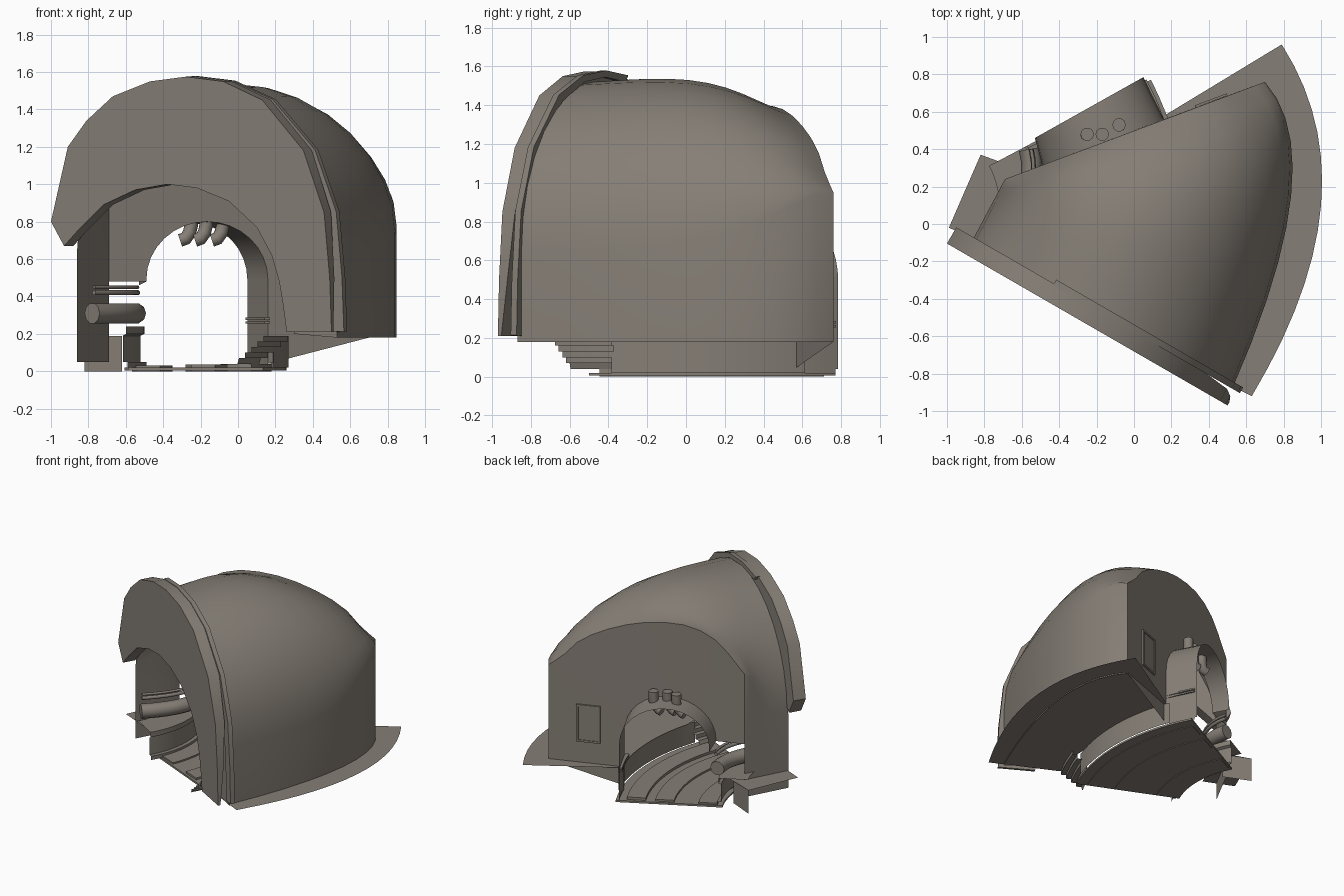
import bpy, bmesh, math
from mathutils import Vector

if "Cube" in bpy.data.objects:
    bpy.data.objects.remove(bpy.data.objects["Cube"])

stone = bpy.data.materials.new("warm grey stone")
stone.diffuse_color = (0.235, 0.210, 0.180, 1)
stone.use_nodes = True
stone.node_tree.nodes["Principled BSDF"].inputs["Base Color"].default_value = stone.diffuse_color
CX, CY = -1.19, 0.09          # centre of the curved track


def finish(ob, smooth=None):
    ob.data.materials.append(stone)
    if smooth:
        bpy.ops.object.select_all(action='DESELECT')
        ob.select_set(True)
        bpy.context.view_layer.objects.active = ob
        bpy.ops.object.shade_smooth_by_angle(angle=math.radians(smooth))
    return ob


def loft(name, rings, smooth=None, closed=False, caps=False):
    """Skin a list of equally long point rings."""
    bm = bmesh.new()
    vs = [[bm.verts.new(p) for p in r] for r in rings]
    n = len(rings[0])
    for a, b in zip(vs, vs[1:]):
        for i in range(n if closed else n - 1):
            j = (i + 1) % n
            bm.faces.new((a[i], a[j], b[j], b[i]))
    if caps:
        bm.faces.new(vs[0][::-1])
        bm.faces.new(vs[-1])
    bmesh.ops.recalc_face_normals(bm, faces=bm.faces)
    me = bpy.data.meshes.new(name)
    bm.to_mesh(me)
    bm.free()
    ob = bpy.data.objects.new(name, me)
    bpy.context.collection.objects.link(ob)
    return finish(ob, smooth)


def polar(r, deg, z):
    a = math.radians(deg)
    return (CX + r * math.cos(a), CY + r * math.sin(a), z)


def sweep(name, prof, a0, a1, n=14, solid=False):
    """Sweep an (r, z) profile about the track centre."""
    rings = [[polar(r, a0 + (a1 - a0) * k / n, z) for r, z in prof] for k in range(n + 1)]
    return loft(name, rings, 30, solid, solid)


def box_profile(r0, r1, z0, z1):
    return [(r0, z0), (r1, z0), (r1, z1), (r0, z1)]


def tube(name, pts, rad):
    cu = bpy.data.curves.new(name, 'CURVE')
    cu.dimensions = '3D'
    cu.bevel_depth, cu.bevel_resolution, cu.use_fill_caps = rad, 3, True
    sp = cu.splines.new('POLY')
    sp.points.add(len(pts) - 1)
    for p, q in zip(sp.points, pts):
        p.co = (*q, 1)
    ob = bpy.data.objects.new(name, cu)
    bpy.context.collection.objects.link(ob)
    bpy.ops.object.select_all(action='DESELECT')
    ob.select_set(True)
    bpy.context.view_layer.objects.active = ob
    bpy.ops.object.convert(target='MESH')
    finish(bpy.context.view_layer.objects.active, 40)


def bez(a, m, b, t):
    """Quadratic curve through a, m (halfway) and b."""
    a, m, b = Vector(a), Vector(m), Vector(b)
    c = 2 * m - (a + b) / 2
    return a * (1 - t) ** 2 + c * 2 * t * (1 - t) + b * t * t


BACK = [(0, .95), (.077, 1.04), (.13, 1.14), (.25, 1.26), (.39, 1.34), (.53, 1.39),
        (.67, 1.40), (.80, 1.35), (.88, 1.27), (1.01, 1.03)]


def back_height(u):
    """Lopsided outline of the back wall."""
    for (u0, z0), (u1, z1) in zip(BACK, BACK[1:]):
        if u <= u1:
            return z0 + (z1 - z0) * (u - u0) / (u1 - u0)


def arch(p0, p1, zb0, zb1, spring, top, w=0, n=16):
    """Arch-shaped ring from ground point p0 to p1, blended by w to the back outline."""
    p0, p1 = Vector(p0), Vector(p1)
    ring = [(p0.x, p0.y, zb0)]
    for k in range(n + 1):
        f = math.pi * k / n
        u = min(1, max(0, 0.5 - 0.5 * math.cos(f)))
        q = p0.lerp(p1, u)
        z = spring + (top - spring) * math.sin(f)
        ring.append((q.x, q.y, z * (1 - w) + w * back_height(u)))
    return ring + [(p1.x, p1.y, zb1)]


# domed outer shell, from the front plane to the back plane
rings = []
for k in range(11):
    t = k / 10
    o = bez((0.53, -0.87), (0.84, 0.15), (0.70, 0.76), t)
    i = Vector((-0.86, -0.08)).lerp(Vector((-0.69, 0.24)), t)
    rings.append(arch(o, i, 0.18, 0.05, 0.65 + 0.36 * t ** 3,
                      1.52 + 0.03 * math.sin(math.pi * t) - 0.13 * t ** 3, t ** 3))
loft("outer_shell", rings, 35)

# back wall with the arched hole, and the short barrel behind it
wall = rings[-1][:-1] + [(-0.69, 0.24, 0.48)]
hole = arch((0.16, 0.56), (-0.49, 0.315), 0.04, 0.48, 0.49, 0.80)
end = arch((0.05, 0.785), (-0.53, 0.46), 0.04, 0.46, 0.49, 0.79)
loft("back_wall", [wall, hole])
loft("back_barrel", [hole, end], 35)

# front wall behind the right half of the band
inside = arch((0.30, -0.74), (-0.86, -0.08), 0.20, 0.05, 0.30, 0.99)
loft("front_wall", [rings[0][:10], inside[:10]])


# heavy arched band across the front, thinning to a sheet at its right foot
def front_y(x):
    return -0.97 - 0.577 * (x - 0.5)


outer = [(-1, .80), (-.91, 1.20), (-.81, 1.34), (-.67, 1.47), (-.47, 1.55), (-.28, 1.575),
         (-.08, 1.55), (.13, 1.45), (.35, 1.18), (.46, .85), (.49, .50), (.50, .21)]
inner = [(-.93, .67), (-.85, .76), (-.72, .89), (-.55, .97), (-.38, 1.0), (-.22, .98),
         (-.05, .91), (.10, .77), (.18, .62), (.22, .48), (.24, .36), (.26, .21)]
depth = [.1] * 7 + [.1, .09, .075, .05, .02]


def band_ring(prof, ds):
    return [(x + 0.5 * d, front_y(x) + 0.866 * d, z) for (x, z), d in zip(prof, ds)]


zero = [0] * 12
loft("front_arch_band", list(zip(band_ring(outer, zero), band_ring(outer, depth),
                                 band_ring(inner, depth), band_ring(inner, zero))), 25, True, True)

# narrow raised rib where the band meets the shell
rib = [(x + (x + .2) * .03, z + .004) for x, z in outer[4:]]
low = [(x - (x + .2) * .06, z - .03 if z > .3 else z) for x, z in outer[4:]]
a, b = [.09] * 8, [.125] * 8
loft("shell_rib", list(zip(band_ring(rib, a), band_ring(rib, b),
                           band_ring(low, b), band_ring(low, a))), 25, True, True)

# ground sheets outside the shell
N = 14
loft("outer_ground", [
    [(*bez((.63, -.92), (1.0, .1), (.79, .96), k / N), 0.19) for k in range(N + 1)],
    [polar(1.56 - 0.11 * min(1, k / 4), -30 + 50 * k / N, 0.19) for k in range(N + 1)]])
loft("inner_ground", [[(-.99, -.02, .19), (-.82, .37, .19)], [(-.76, -.12, .19), (-.60, .29, .19)]])
loft("inner_ground_end", [[(-.82, .37, .0), (-.62, .28, .0)], [(-.82, .37, .19), (-.62, .28, .19)]])

# platform wall, steps and floor inside the tunnel
sweep("platform_wall", [(1.46, 0.02), (1.46, 0.19)], -19, 21)
sweep("barrel_side_wall", [(1.425, 0.02), (1.425, 0.22)], 20, 28.5, 4)
steps = [(1.37, .04)]
for k in range(5):
    r, z = 1.38 + .038 * k, .07 + .03 * k
    steps += [(r, z), (r + .038, z)]
sweep("platform_steps", steps, -30, -18, 5)
sweep("floor", box_profile(.66, 1.45, .005, .02), -24, 28, 14, True)
for k, (r0, r1, z) in enumerate(((.70, .84, .032), (1.02, 1.16, .035), (1.23, 1.37, .04))):
    sweep(f"floor_strip_{k}", box_profile(r0, r1, 0, z), -23, 27, 14, True)
sweep("side_ledge", [(.47, .24), (.69, .24), (.69, .20), (.67, .19), (.67, .05), (.70, .05), (.70, .02)],
      -31, 28)
for k, z in enumerate((.255, .275)):
    sweep(f"barrel_trim_{k}", box_profile(1.40, 1.43, z, z + .012), 18, 28.5, 5, True)

# pipes along the inner side
for k, (z, r, dx) in enumerate(((.31, .056, 0), (.42, .014, .01), (.45, .010, .01))):
    path = [(*bez((-.78 + dx, -.13), (-.58 + dx, .14), (-.56 + dx, .40), j / 8), z) for j in range(9)]
    tube(f"side_pipe_{k}", path, r)

# three hooked pipes through the barrel roof
for k, (x, y) in enumerate(((-.25, .48), (-.17, .48), (-.08, .53))):
    tube(f"roof_pipe_{k}", [(x, y, .86), (x, y, .78), (x - .01, y - .01, .74),
                            (x - .03, y - .02, .71), (x - .06, y - .02, .70)], .036)


# small framed hatch on the back wall
def hatch_ring(m, d):
    return [(x - .35 * d, .50 + .374 * x + .936 * d, z)
            for x, z in ((.33 + m, .36 + m), (.50 - m, .36 + m), (.50 - m, .66 - m), (.33 + m, .66 - m))]


loft("back_hatch", [hatch_ring(0, 0), hatch_ring(0, .012), hatch_ring(.015, .012), hatch_ring(.015, .006)],
     None, True, True)
